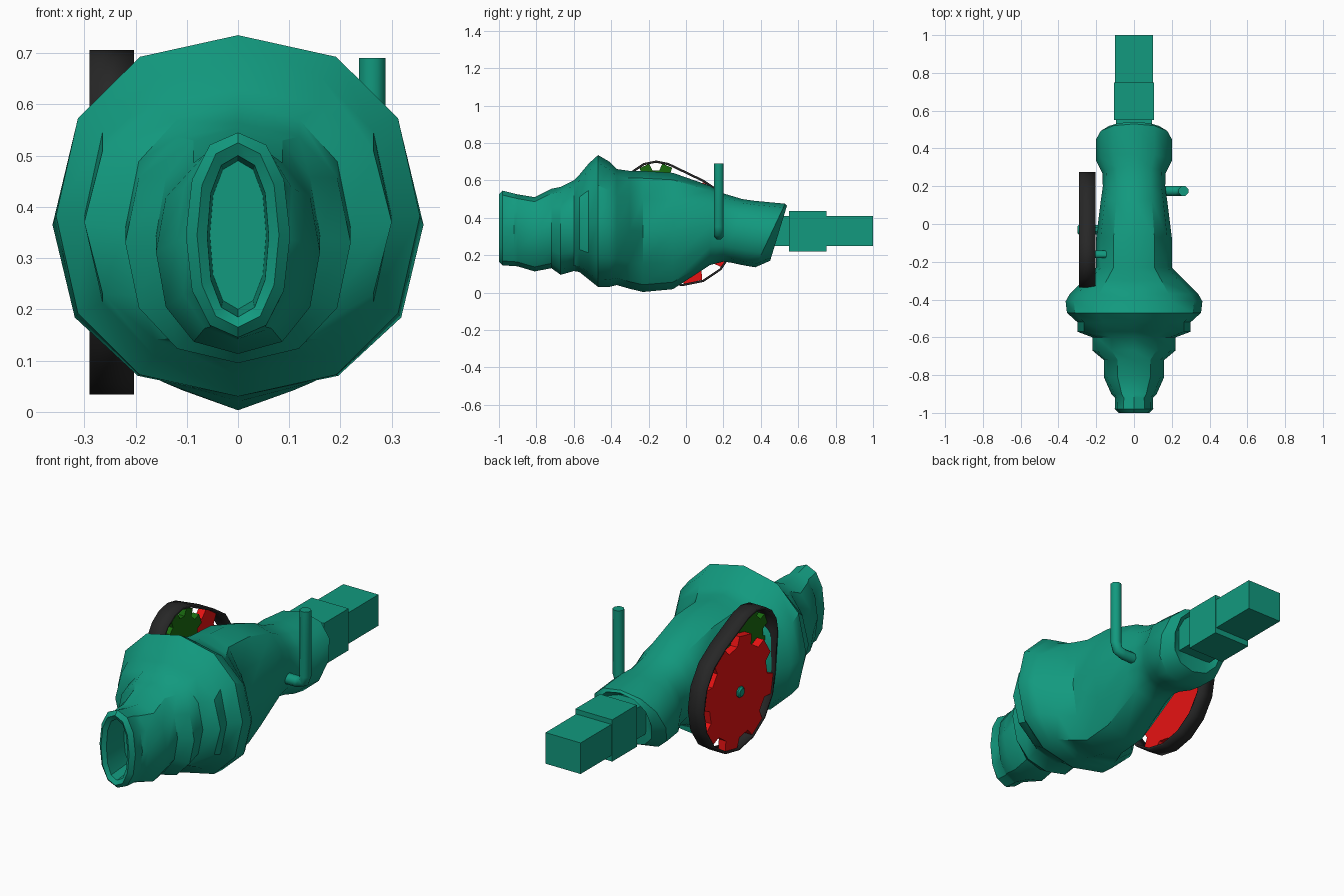
import bpy, bmesh, math
from mathutils import Vector, geometry

if "Cube" in bpy.data.objects:
    bpy.data.objects.remove(bpy.data.objects["Cube"])


def material(name, rgb):
    m = bpy.data.materials.new(name)
    m.diffuse_color = (*rgb, 1)
    m.use_nodes = True
    m.node_tree.nodes["Principled BSDF"].inputs["Base Color"].default_value = m.diffuse_color
    return m


TEAL = material("teal", (0.006, 0.32, 0.21))
RED = material("red", (0.8, 0.006, 0.006))
GREEN = material("green", (0.01, 0.15, 0.005))
BLACK = material("rubber", (0.02, 0.02, 0.02))


def finish(name, bm, mat, smooth=None):
    bmesh.ops.recalc_face_normals(bm, faces=bm.faces)
    me = bpy.data.meshes.new(name)
    bm.to_mesh(me)
    bm.free()
    ob = bpy.data.objects.new(name, me)
    bpy.context.collection.objects.link(ob)
    me.materials.append(mat)
    if smooth:
        bpy.ops.object.select_all(action='DESELECT')
        ob.select_set(True)
        bpy.context.view_layer.objects.active = ob
        bpy.ops.object.shade_smooth_by_angle(angle=math.radians(smooth))
    return ob


def loft(name, rings, mat, smooth=None):
    """Skin a list of equal-length point loops and cap both ends."""
    bm = bmesh.new()
    loops = [[bm.verts.new(p) for p in r] for r in rings]
    n = len(loops[0])
    for a, b in zip(loops, loops[1:]):
        for i in range(n):
            j = (i + 1) % n
            bm.faces.new((a[i], a[j], b[j], b[i]))
    bm.faces.new(loops[0])
    bm.faces.new(loops[-1])
    return finish(name, bm, mat, smooth)


def oval(y_top, y_bot, half, z0, z1, n=12, power=2.25):
    """Squarish oval section, optionally tilted from bottom to top."""
    pts = []
    for i in range(n):
        a = 2 * math.pi * i / n
        c, s = math.cos(a), math.sin(a)
        x = math.copysign(abs(c) ** (2 / power), c)
        z = math.copysign(abs(s) ** (2 / power), s)
        t = (z + 1) / 2
        pts.append((half * x, y_bot + (y_top - y_bot) * t, z0 + (z1 - z0) * t))
    return pts


# Main body: from the recessed nozzle mouth to the tilted rear collar
straight = [
    (-.85, .055, .20, .49), (-.985, .06, .185, .50), (-1.0, .08, .165, .525),
    (-.98, .102, .145, .545), (-.92, .10, .142, .53), (-.90, .12, .14, .525),
    (-.81, .16, .113, .51), (-.72, .16, .13, .555), (-.67, .22, .095, .565),
    (-.60, .22, .115, .60), (-.57, .30, .11, .63), (-.52, .30, .07, .69),
    (-.47, .355, .03, .735), (-.41, .362, .03, .70), (-.37, .34, .04, .66),
    (-.30, .27, .02, .65), (-.23, .20, .003, .65), (-.07, .20, .018, .64),
    (.13, .175, .148, .57), (.20, .165, .165, .53)]
tilted = [
    (.30, .24, .168, .16, .50), (.37, .30, .20, .147, .49),
    (.53, .37, .20, .135, .475), (.54, .45, .15, .17, .465),
    (.46, .46, .11, .24, .42)]
loft("body", [oval(y, y, h, a, b) for y, h, a, b in straight]
     + [oval(*t) for t in tilted], TEAL, 35)


# Stepped rear handle
def box(name, x, y0, y1, z0, z1):
    loft(name, [[(-x, y, z0), (x, y, z0), (x, y, z1), (-x, y, z1)]
                for y in (y0, y1)], TEAL)


box("handle_neck", .095, .42, .55, .25, .41)
box("handle_sleeve", .105, .55, .75, .22, .435)
box("handle_grip", .10, .75, 1.0, .25, .41)

# Bent side lever on the right
ang = [2 * math.pi * (i + .5) / 8 for i in range(8)]
R = .028
lever = []
for cx, cz, tilt in [(.10, .31, 0), (.22, .31, 0), (.252, .322, 45),
                     (.262, .352, 90), (.262, .69, 90)]:
    t = math.radians(tilt)
    lever.append([(cx - R * math.cos(a) * math.sin(t), .175 + R * math.sin(a),
                   cz + R * math.cos(a) * math.cos(t)) for a in ang])
loft("side_lever", lever, TEAL, 50)

# Two overlapping gears on the left side
RED_C, GREEN_C = (-.02, .33), (-.16, .53)


def gear(name, c, r, root, teeth, phase, x0, x1, mat):
    prof = []
    for k in range(teeth):
        mid = phase + 360 * k / teeth
        for off, rad in ((-14, root), (-10, r), (10, r), (14, root)):
            a = math.radians(mid + off)
            prof.append((c[0] + rad * math.cos(a), c[1] + rad * math.sin(a)))
    loft(name, [[(x, y, z) for y, z in prof] for x in (x0, x1)], mat)


gear("large_gear", RED_C, .283, .235, 8, 57, -.285, -.245, RED)
gear("small_gear", GREEN_C, .162, .125, 8, 68, -.24, -.205, GREEN)


# Gear axles
def axle(name, c, r, x0, x1):
    loft(name, [[(x, c[0] + s * math.cos(a), c[1] + s * math.sin(a)) for a in ang]
                for x, s in ((x0, r * .7), (x0 + .008, r), (x1, r))], TEAL, 40)


axle("large_axle", (-.03, .33), .028, -.30, -.10)
axle("small_axle", GREEN_C, .022, -.245, -.08)

# Drive belt wrapped around both gears
pts = []
for (cy, cz), r in ((RED_C, .29), (GREEN_C, .17)):
    for i in range(16):
        a = 2 * math.pi * i / 16
        pts.append(Vector((cy + r * math.cos(a), cz + r * math.sin(a))))
path = [pts[i] for i in geometry.convex_hull_2d(pts)]
bm = bmesh.new()
sides = [[bm.verts.new((x, p.x, p.y)) for p in path] for x in (-.29, -.203)]
n = len(path)
for i in range(n):
    j = (i + 1) % n
    bm.faces.new((sides[0][i], sides[0][j], sides[1][j], sides[1][i]))
belt = finish("drive_belt", bm, BLACK, 35)
mod = belt.modifiers.new("thickness", 'SOLIDIFY')
mod.thickness = .012
mod.offset = 0
